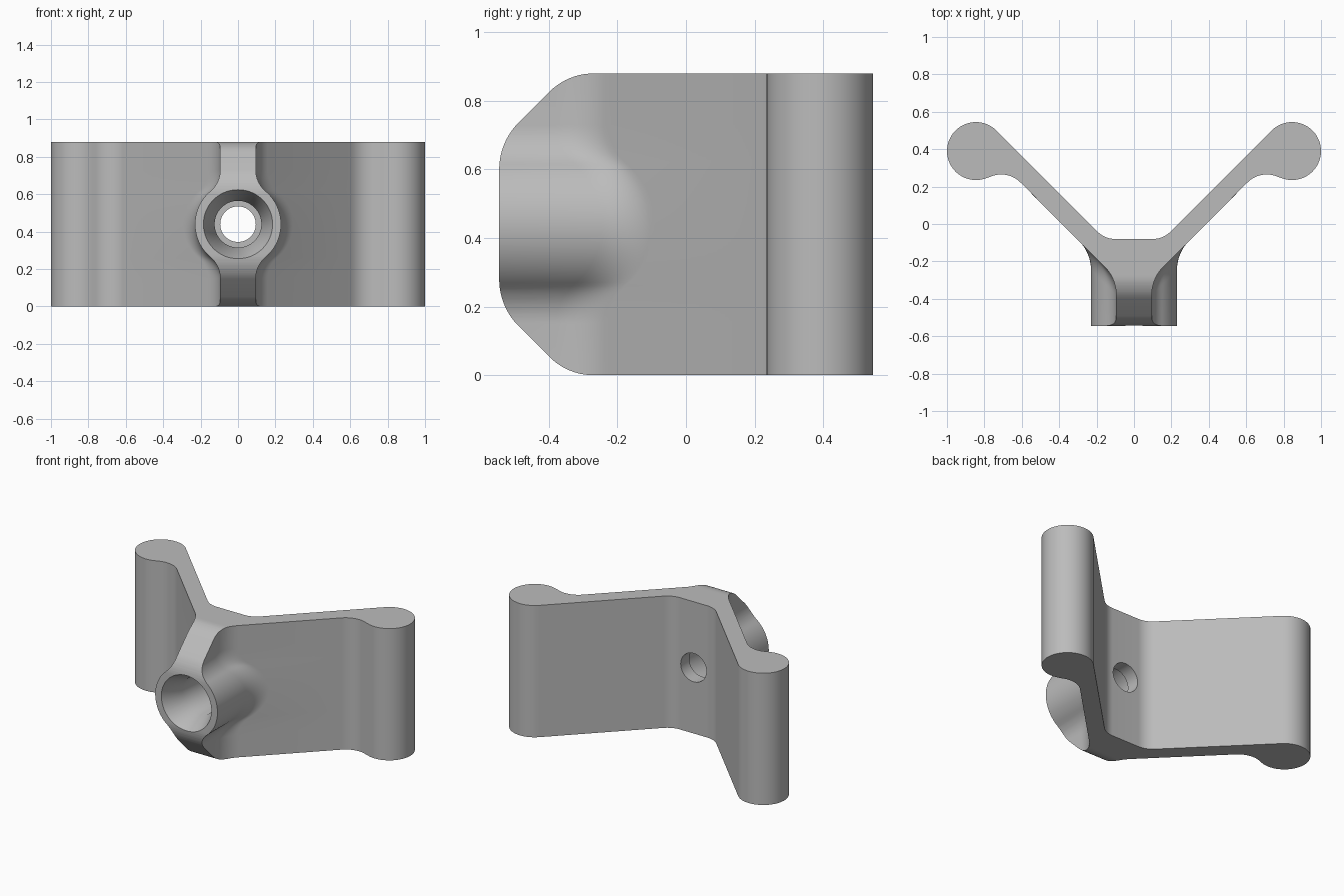
import bpy, bmesh
from math import cos, sin, pi, radians, sqrt
from mathutils import Vector

if "Cube" in bpy.data.objects:
    bpy.data.objects.remove(bpy.data.objects["Cube"], do_unlink=True)

HEIGHT, MID, FRONT = 0.88, 0.44, -0.545
WEB, BOSS, BLEND = 0.095, 0.23, 0.15      # web half width, boss radius, fillet between

grey = bpy.data.materials.new("plain grey")
grey.use_nodes = True
grey.diffuse_color = (0.5, 0.5, 0.5, 1)
grey.node_tree.nodes["Principled BSDF"].inputs["Base Color"].default_value = (0.5, 0.5, 0.5, 1)


def loft(name, rings):
    """Skin a stack of equal-length rings into a closed solid."""
    bm = bmesh.new()
    loops = [[bm.verts.new(p) for p in ring] for ring in rings]
    n = len(loops[0])
    for a, b in zip(loops, loops[1:]):
        for i in range(n):
            j = (i + 1) % n
            bm.faces.new((a[i], a[j], b[j], b[i]))
    bm.faces.new(loops[0][::-1])
    bm.faces.new(loops[-1])
    bmesh.ops.recalc_face_normals(bm, faces=bm.faces)
    mesh = bpy.data.meshes.new(name)
    bm.to_mesh(mesh)
    bm.free()
    mesh.materials.append(grey)
    obj = bpy.data.objects.new(name, mesh)
    bpy.context.collection.objects.link(obj)
    return obj


def round_corner(corner, d_in, d_out, t, steps=10):
    """Exact circular fillet of a corner, t being the tangent length."""
    c = Vector(corner)
    u, v = Vector(d_in).normalized(), Vector(d_out).normalized()
    a, b, w = c - u * t, c + v * t, cos(u.angle(v) / 2)
    pts = []
    for i in range(steps + 1):
        s = i / steps
        k0, k1, k2 = (1 - s) ** 2, 2 * s * (1 - s) * w, s * s
        pts.append((a * k0 + c * k1 + b * k2) / (k0 + k1 + k2))
    return [tuple(p) for p in pts]


def arc(cx, cy, r, start, end, steps):
    angles = [radians(start + (end - start) * i / steps) for i in range(steps + 1)]
    return [(cx + r * cos(a), cy + r * sin(a)) for a in angles]


def half_width(z):
    """Web that swells into the round boss through a concave fillet."""
    d = abs(z - MID)
    reach = sqrt((BOSS + BLEND) ** 2 - (WEB + BLEND) ** 2)
    if d >= reach:
        return WEB
    if d <= reach * BOSS / (BOSS + BLEND):
        return sqrt(BOSS ** 2 - d ** 2)
    return WEB + BLEND - sqrt(BLEND ** 2 - (reach - d) ** 2)


def outline(w):
    """Plan outline: web, angled arm, round arm end, flat back; mirrored in x."""
    half = [(w, -0.7)]
    half += round_corner((w, w - 0.385), (0, 1), (1, 1), 0.09)
    half += arc(0.71, 0.12, 0.145, 135, 63.43, 10)
    half += arc(0.845, 0.39, 0.155, -116.57, 135, 36)[1:]
    half += round_corner((0.156, -0.08), (-1, -1), (-1, 0), 0.055)
    return half + [(-x, y) for x, y in reversed(half)]


# Bracket body, over-long so the side profile trims it cleanly
levels = [-0.1] + [0.15 + 0.58 * i / 58 for i in range(59)] + [0.98]
bracket = loft("bracket", [[(x, y, z) for x, y in outline(half_width(z))] for z in levels])

# Side profile with rounded, chamfered front corners
upper = round_corner((FRONT, 0.68), (0, 1), (1, 1), 0.08)
upper += round_corner((-0.345, HEIGHT), (1, 1), (1, 0), 0.075)
upper.append((0.7, HEIGHT))
side = upper + [(y, HEIGHT - z) for y, z in reversed(upper)]
trim = loft("side_trim", [[(x, y, z) for y, z in side] for x in (-1.2, 1.2)])

# Countersunk stepped screw hole
steps = [(-0.6, 0.2095), (-0.41, 0.125), (-0.17, 0.125), (-0.17, 0.095), (0.1, 0.095)]
turn = [2 * pi * i / 64 for i in range(64)]
hole = loft("screw_hole", [[(r * cos(a), y, MID + r * sin(a)) for a in turn] for y, r in steps])

bpy.ops.object.select_all(action="DESELECT")
bpy.context.view_layer.objects.active = bracket
bracket.select_set(True)
for cutter, operation in ((trim, "INTERSECT"), (hole, "DIFFERENCE")):
    cutter.hide_render = True
    mod = bracket.modifiers.new(cutter.name, "BOOLEAN")
    mod.operation, mod.solver, mod.object = operation, "EXACT", cutter
    bpy.ops.object.modifier_apply(modifier=mod.name)
    bpy.data.objects.remove(cutter, do_unlink=True)

bpy.ops.object.shade_smooth_by_angle(angle=radians(25))
